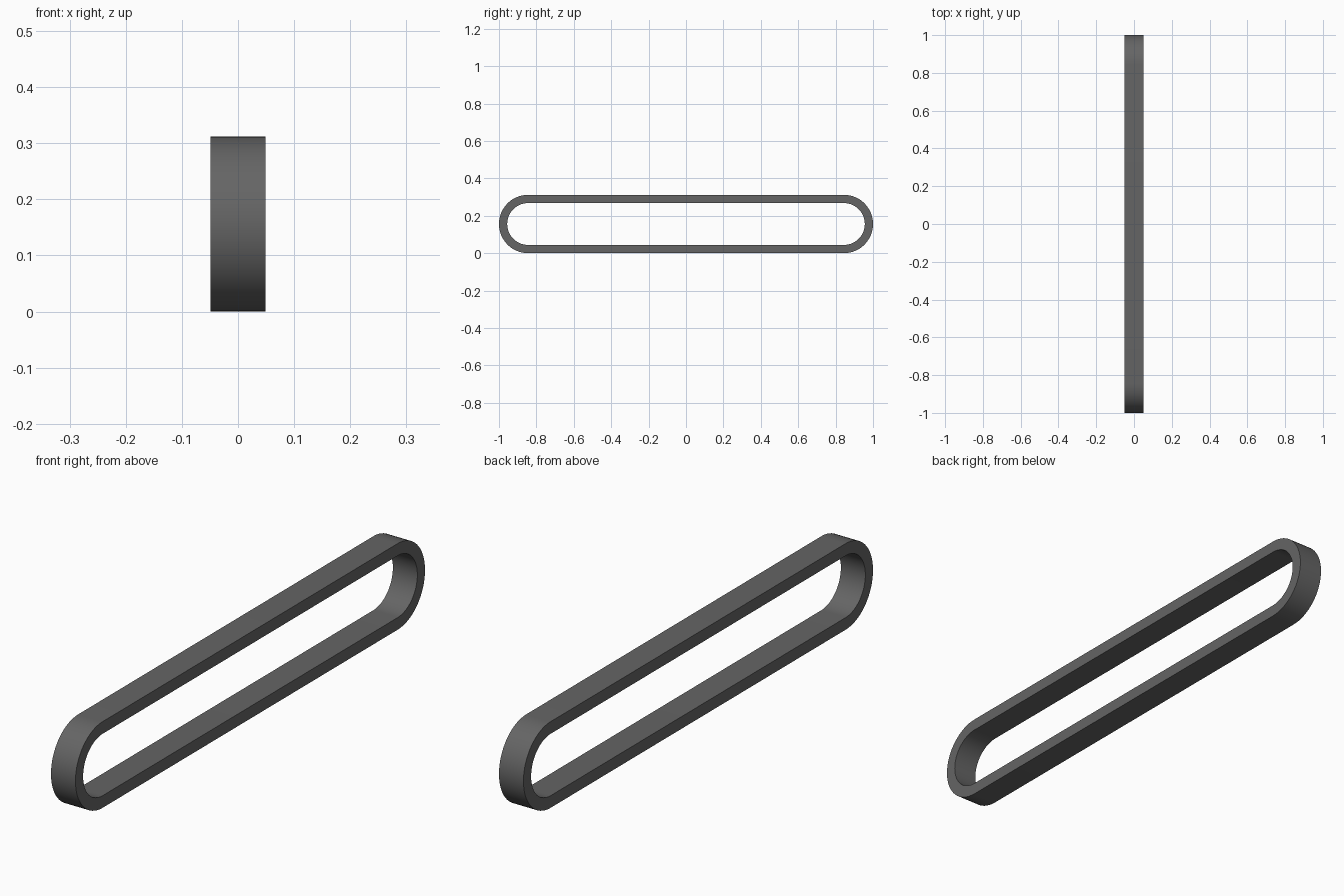
import bpy, bmesh, math

if "Cube" in bpy.data.objects:
    bpy.data.objects.remove(bpy.data.objects["Cube"])

WIDTH = 0.098      # band width along x
R = 0.156          # outer end radius
WALL = 0.044       # band thickness
HALF = 1.0 - R     # distance from centre to each end arc centre
SEG = 32           # segments per half circle


def stadium(radius):
    """Points (y, z) of a rounded slot outline."""
    pts = []
    for side in (1, -1):
        for i in range(SEG + 1):
            a = -math.pi / 2 + math.pi * i / SEG
            pts.append((side * (HALF + radius * math.cos(a)),
                        R + side * radius * math.sin(a)))
    return pts


# Closed band: four outlines bridged into a ring with a rectangular section
bm = bmesh.new()
h = WIDTH / 2
loops = [[bm.verts.new((x, y, z)) for y, z in stadium(r)]
         for r, x in ((R, -h), (R, h), (R - WALL, h), (R - WALL, -h))]
n = len(loops[0])
for k in range(4):
    a, b = loops[k], loops[(k + 1) % 4]
    for i in range(n):
        j = (i + 1) % n
        bm.faces.new((a[i], a[j], b[j], b[i]))
bmesh.ops.recalc_face_normals(bm, faces=bm.faces)

mesh = bpy.data.meshes.new("slot_band")
bm.to_mesh(mesh)
bm.free()
band = bpy.data.objects.new("slot_band", mesh)
bpy.context.collection.objects.link(band)

# Dark grey finish
mat = bpy.data.materials.new("dark_grey")
mat.diffuse_color = (0.13, 0.13, 0.13, 1)
mat.use_nodes = True
mat.node_tree.nodes["Principled BSDF"].inputs["Base Color"].default_value = mat.diffuse_color
mesh.materials.append(mat)

bpy.context.view_layer.objects.active = band
band.select_set(True)
bpy.ops.object.shade_smooth_by_angle(angle=math.radians(30))
